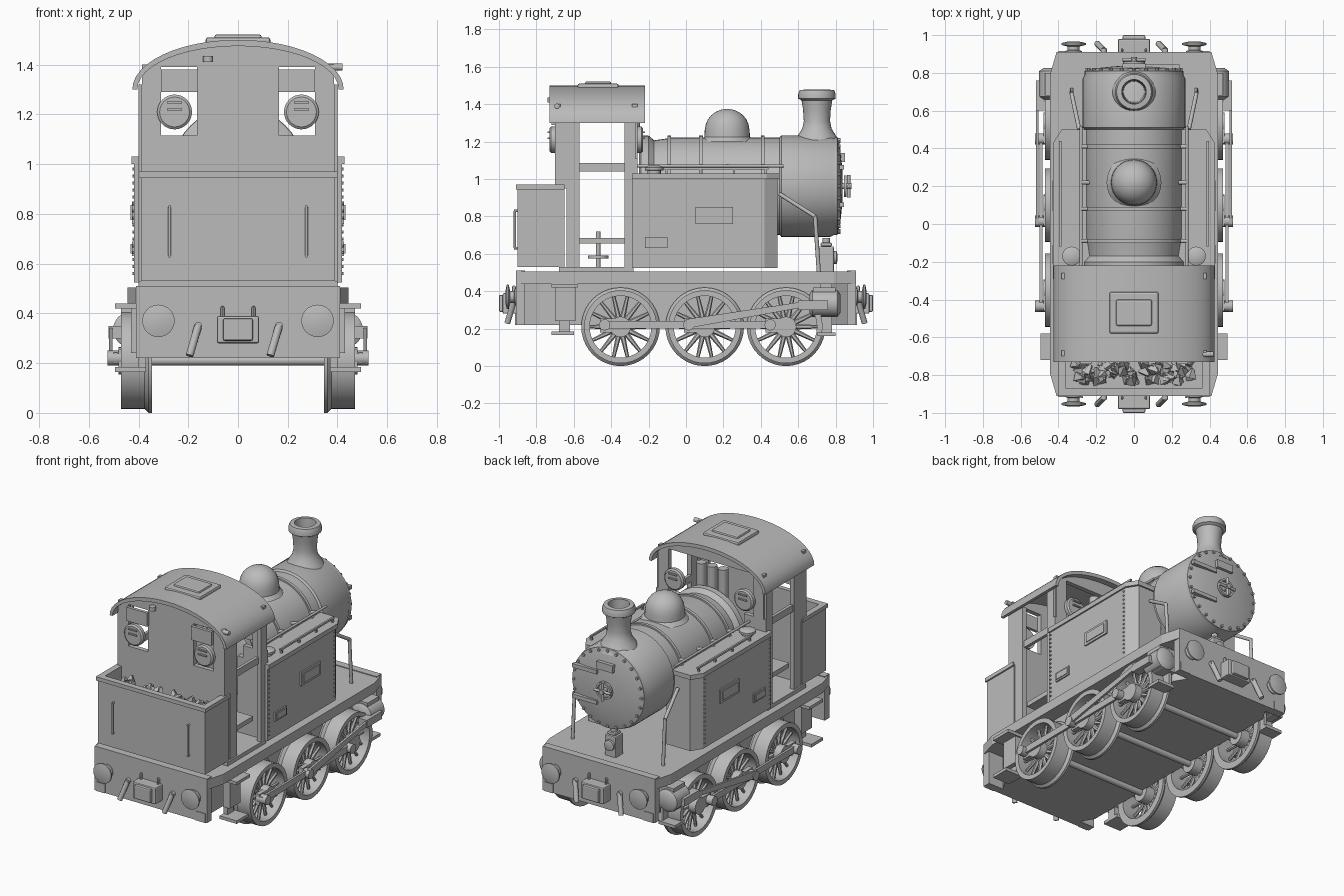
import bpy, bmesh, math, random
from mathutils import Vector, Matrix

cube = bpy.data.objects.get("Cube")
if cube:
    bpy.data.objects.remove(cube)
random.seed(4)

grey = bpy.data.materials.new("plain_grey")
grey.use_nodes = True
grey.diffuse_color = (0.5, 0.5, 0.5, 1)
grey.node_tree.nodes["Principled BSDF"].inputs["Base Color"].default_value = (0.5, 0.5, 0.5, 1)


def finish(name, bm, mirror="", smooth=False, bevel=0):
    """Turn a bmesh into an object, optionally mirrored over x and/or y."""
    bmesh.ops.recalc_face_normals(bm, faces=bm.faces)
    me = bpy.data.meshes.new(name)
    bm.to_mesh(me)
    bm.free()
    me.materials.append(grey)
    ob = bpy.data.objects.new(name, me)
    bpy.context.collection.objects.link(ob)
    if bevel:
        mod = ob.modifiers.new("Bevel", "BEVEL")
        mod.width, mod.segments = bevel, 2
    if mirror:
        mod = ob.modifiers.new("Mirror", "MIRROR")
        mod.use_axis = ("x" in mirror, "y" in mirror, False)
        mod.use_mirror_merge = False
    if smooth:
        bpy.ops.object.select_all(action="DESELECT")
        ob.select_set(True)
        bpy.context.view_layer.objects.active = ob
        bpy.ops.object.shade_smooth_by_angle(angle=math.radians(35))


def add_box(bm, x0, x1, y0, y1, z0, z1):
    m = Matrix.Translation(((x0 + x1) / 2, (y0 + y1) / 2, (z0 + z1) / 2))
    bmesh.ops.create_cube(bm, size=1, matrix=m @ Matrix.Diagonal((x1 - x0, y1 - y0, z1 - z0, 1)))


def add_rod(bm, a, b, r, r2=None, seg=12):
    a, b = Vector(a), Vector(b)
    m = Matrix.Translation((a + b) / 2) @ (b - a).to_track_quat("Z", "Y").to_matrix().to_4x4()
    bmesh.ops.create_cone(bm, cap_ends=True, segments=seg, radius1=r,
                          radius2=r if r2 is None else r2, depth=(b - a).length, matrix=m)


def add_lathe(bm, profile, origin, axis, seg=32, closed=False):
    """Revolve (radius, distance) pairs around an axis."""
    m = Matrix.Translation(origin) @ Vector(axis).to_track_quat("Z", "Y").to_matrix().to_4x4()
    rings = []
    for r, h in profile:
        angles = [2 * math.pi * i / seg for i in range(seg)]
        rings.append([bm.verts.new(m @ Vector((r * math.cos(a), r * math.sin(a), h))) for a in angles])
    for p, q in zip(rings, rings[1:] + (rings[:1] if closed else [])):
        for i in range(seg):
            j = (i + 1) % seg
            bm.faces.new((p[i], p[j], q[j], q[i]))
    if not closed:
        bm.faces.new(rings[0])
        bm.faces.new(rings[-1])


def add_prism(bm, points, depth):
    """Extrude a polygon of 3D points along a vector."""
    face = bm.faces.new([bm.verts.new(p) for p in points])
    out = bmesh.ops.extrude_face_region(bm, geom=[face])["geom"]
    bmesh.ops.translate(bm, vec=depth, verts=[v for v in out if isinstance(v, bmesh.types.BMVert)])


def boxes(name, dims, **kw):
    bm = bmesh.new()
    for d in dims:
        add_box(bm, *d)
    finish(name, bm, **kw)


def rods(name, items, **kw):
    bm = bmesh.new()
    for it in items:
        add_rod(bm, *it)
    finish(name, bm, smooth=True, **kw)


def lathe(name, profile, origin, axis, mirror="", **kw):
    bm = bmesh.new()
    add_lathe(bm, profile, origin, axis, **kw)
    finish(name, bm, mirror, True)


def plan(x, y, c, d):
    """Rectangle outline with its corners cut."""
    h = [(x, y - d), (x - c, y), (c - x, y), (-x, y - d)]
    return h + [(-px, -py) for px, py in h]


# Underframe, deck and buffer beams
for name, x, y, c, d, z0, z1 in (("underframe", .35, .88, .06, .1, .22, .45),
                                 ("deck", .445, .91, .035, .12, .44, .505)):
    bm = bmesh.new()
    add_prism(bm, [(px, py, z0) for px, py in plan(x, y, c, d)], (0, 0, z1 - z0))
    finish(name, bm)
boxes("buffer_beams", [(-.41, .41, .86, .91, .22, .51)], mirror="y")
boxes("beam_corner_plates", [(.33, .4, .9, .915, .22, .28)], mirror="xy")
boxes("footsteps", [(.37, .495, -.72, -.58, .42, .44), (.37, .495, -.72, -.6, .165, .185),
                    (.38, .43, -.7, -.59, .24, .43), (.37, .4, -.68, -.62, .17, .26),
                    (.36, .48, .7, .8, .16, .18), (.36, .38, .72, .78, .17, .44)], mirror="x")

# Buffers, coupler and brake hoses
lathe("buffers", [(.045, 0), (.045, .015), (.032, .02), (.032, .04), (.065, .048), (.065, .058), (.03, .066)],
      (.32, .9, .37), (0, 1, 0), mirror="xy")
boxes("couplers", [(-.085, .085, .9, .98, .28, .39), (-.06, .06, .97, 1, .29, .38),
                   (-.07, -.055, .91, .93, .38, .43), (.055, .07, .91, .93, .38, .43)], mirror="y", bevel=.008)
rods("brake_hoses", [((x, .92, .35), (x - .035, .955, .23), .016) for x in (.165, -.16)]
     + [((x, .9, .35), (x, .93, .35), .016) for x in (.165, -.16)], mirror="y")

# Spoked wheels with flanges, axles and cranks
WHEEL_Z, WHEELS = .21, (-.35, .1, .535)
bm = bmesh.new()
for y in WHEELS:
    c = Vector((0, y, WHEEL_Z))
    add_lathe(bm, [(.165, .345), (.21, .345), (.21, .36), (.195, .375), (.195, .47), (.165, .47)],
              c, (1, 0, 0), seg=40, closed=True)
    add_rod(bm, c + Vector((.345, 0, 0)), c + Vector((.48, 0, 0)), .055, None, 20)
    for i in range(14):
        a = 2 * math.pi * i / 14
        out = Vector((.42, math.cos(a), math.sin(a)))
        mid = Vector((.42, 0, 0))
        add_rod(bm, c + mid + (out - mid) * .04, c + mid + (out - mid) * .17, .015, .009, 6)
    add_rod(bm, c + Vector((.46, -.085, .01)), c + Vector((.525, -.085, .01)), .03, None, 16)
    add_box(bm, .45, .48, y - .11, y, .18, .255)
finish("wheels", bm, "x", True)
rods("axles", [((-.36, y, WHEEL_Z), (.36, y, WHEEL_Z), .02) for y in WHEELS])
boxes("coupling_rods", [(.485, .5, -.46, .47, .2, .242)], mirror="x")
bm = bmesh.new()
add_prism(bm, [(.505, .0, .2), (.505, .63, .315), (.505, .63, .345), (.505, .0, .25)], (.014, 0, 0))
finish("connecting_rods", bm, "x")
lathe("cylinders", [(.05, 0), (.072, .015), (.072, .15), (.05, .165)], (.43, .66, .335), (0, 1, 0), mirror="x")
boxes("slide_bars", [(.46, .52, .6, .76, .3, .35), (.35, .47, .68, .8, .27, .42)], mirror="x")

# Boiler, smokebox and bands
boiler_profile = [(.255, -.25), (.27, -.24), (.27, -.2), (.245, -.17), (.255, -.1), (.26, -.08), (.26, .5),
                  (.272, .51), (.272, .77), (.262, .79), (.262, .81), (.24, .815), (.2, .825), (.1, .835), (.02, .838)]
BOILER_Z = .962
lathe("boiler", boiler_profile, (0, 0, BOILER_Z), (0, 1, 0), seg=48)
for y in (-.09, .08, .41):
    lathe("boiler_band", [(.25, -.01), (.27, -.01), (.27, .01), (.25, .01)], (0, y, BOILER_Z), (0, 1, 0),
          seg=48, closed=True)

# Smokebox door fittings
bm = bmesh.new()
for i in range(24):
    a = 2 * math.pi * i / 24
    x, z = .247 * math.cos(a), BOILER_Z + .247 * math.sin(a)
    add_rod(bm, (x, .8, z), (x, .825, z), .009, None, 8)
finish("door_rivets", bm)
rods("door_handle", [((0, .83, BOILER_Z), (0, .885, BOILER_Z), .016),
                     ((-.06, .87, BOILER_Z), (.06, .87, BOILER_Z), .009),
                     ((0, .87, BOILER_Z - .06), (0, .87, BOILER_Z + .06), .009)])
lathe("door_wheel", [(.045, 0), (.058, 0), (.058, .014), (.045, .014)], (0, .845, BOILER_Z), (0, 1, 0), closed=True)
boxes("door_hinges_and_plate", [(.06, .24, .82, .845, z, z + .025) for z in (.85, 1.05)]
      + [(-.06, .06, .82, .85, 1.09, 1.14)])

# Chimney and dome
lathe("chimney", [(.125, 1.19), (.1, 1.235), (.078, 1.27), (.07, 1.31), (.074, 1.37), (.082, 1.42), (.1, 1.43),
                  (.1, 1.455), (.092, 1.475), (.065, 1.478), (.06, 1.4), (.055, 1.22)],
      (0, .7, 0), (0, 0, 1), closed=True)
dome = [(.145, 1.2), (.122, 1.225), (.12, 1.26)]
dome += [(.118 * math.cos(a), 1.265 + .11 * math.sin(a)) for a in (.25, .5, .75, 1, 1.25, 1.5)]
lathe("steam_dome", dome, (0, .22, 0), (0, 0, 1))

# Side tanks with lip, rail, filler, plates and rivets
def tank_plan(x, y, z):
    return [(.2, -.29, z), (x, -.29, z), (x, y - .07, z), (x - .045, y, z), (.2, y, z)]


bm = bmesh.new()
add_prism(bm, tank_plan(.418, .49, .525), (0, 0, .48))
add_prism(bm, tank_plan(.428, .5, 1), (0, 0, .03))
finish("side_tanks", bm, "x")
boxes("tank_rails", [(.385, .397, -.12, .44, 1.05, 1.062)]
      + [(.385, .397, y, y + .012, 1.02, 1.055) for y in (-.11, .07, .25, .42)], mirror="x")
lathe("tank_fillers", [(.035, 0), (.035, .02), (.05, .022), (.05, .036), (.03, .046)],
      (.33, -.17, 1.025), (0, 0, 1), mirror="x")
boxes("tank_plates", [(.41, .427, .05, .25, .76, .85), (.41, .427, -.22, -.1, .63, .69)], mirror="x")
boxes("plate_panels", [(.42, .432, .07, .23, .775, .835), (.42, .432, -.21, -.11, .64, .68)], mirror="x")
bm = bmesh.new()
for y in (-.275, .405):
    for i in range(16):
        z = .56 + i * .028
        add_rod(bm, (.415, y, z), (.424, y, z), .006, None, 6)
finish("tank_rivets", bm, "x")

# Handrails along the boiler and down to the deck
rods("handrails", [((.28, -.27, 1.07), (.28, .52, 1.07), .008),
                   ((.29, .5, .92), (.33, .69, .8), .011), ((.33, .69, .805), (.33, .71, .5), .011)]
     + [((.23, y, 1.06), (.28, y, 1.07), .011) for y in (-.09, .08, .22, .41)], mirror="x")

# Front lamp
boxes("lamp", [(-.04, .04, .71, .79, .5, .64), (-.03, .03, .72, .78, .64, .66)], bevel=.006)
lathe("lamp_lens", [(.034, 0), (.034, .02), (.02, .024)], (0, .785, .58), (0, 1, 0))
rods("lamp_top", [((0, .75, .65), (0, .75, .685), .02)])

# Coal bunker
boxes("bunker", [(-.39, .39, -.9, -.87, .53, .95), (.36, .39, -.89, -.65, .53, .95), (-.39, -.36, -.89, -.65, .53, .95),
                 (-.37, .37, -.88, -.68, .53, .87)])
boxes("bunker_lip", [(-.4, .4, -.91, -.87, .945, .97), (.36, .4, -.91, -.65, .945, .97), (-.4, -.36, -.91, -.65, .945, .97)])
rods("bunker_rails", [((.275, -.915, .63), (.275, -.915, .83), .006), ((.275, -.89, .63), (.275, -.92, .63), .006),
                      ((.275, -.89, .83), (.275, -.92, .83), .006)], mirror="x")
bm = bmesh.new()
for i in range(60):
    spot = Vector((random.uniform(-.31, .31), random.uniform(-.83, -.73), random.uniform(.87, .92)))
    turn = Matrix.Rotation(random.uniform(0, 6), 4, Vector((random.random(), random.random(), 1)))
    bmesh.ops.create_cone(bm, cap_ends=True, segments=4, radius1=.035, radius2=.008, depth=.05,
                          matrix=Matrix.Translation(spot) @ turn)
finish("coal", bm)

# Cab walls with window openings, floor and doorway posts
boxes("cab_floor", [(-.4, .4, -.68, -.28, .5, .53)])
boxes("cab_rear_wall", [(-.385, .385, -.7, -.67, .53, 1.115), (-.165, .165, -.7, -.67, 1.1, 1.42)])
boxes("cab_wall_columns", [(.31, .385, -.7, -.67, 1.1, 1.4), (.31, .385, -.29, -.26, 1.1, 1.4),
                           (.24, .4, -.29, -.26, .53, 1.11), (.36, .39, -.64, -.57, .53, 1.32),
                           (.37, .4, -.33, -.27, .53, 1.32), (.365, .39, -.7, -.64, .95, 1.32),
                           (.36, .38, -.57, -.33, 1.04, 1.085), (.16, .31, -.72, -.7, 1.29, 1.38)], mirror="x")

# Curved roof and the gables below it
def arch(x, z, y):
    return [(x * math.cos(math.pi * i / 24), y, 1.3 + z * math.sin(math.pi * i / 24)) for i in range(25)]


bm = bmesh.new()
add_prism(bm, arch(.425, .2, -.73) + arch(.405, .175, -.73)[::-1], (0, .51, 0))
finish("cab_roof", bm, smooth=True)
for y in (-.7, -.29):
    bm = bmesh.new()
    add_prism(bm, [p for p in arch(.41, .18, y) if p[2] > 1.39], (0, .03, 0))
    finish("cab_gable", bm)
boxes("roof_hatch", [(-.13, .13, -.58, -.36, 1.48, 1.51), (-.095, .095, -.54, -.4, 1.5, 1.522)], bevel=.01)
rods("roof_whistle", [((.36, -.69, 1.39), (.42, -.69, 1.39), .014), ((-.12, -.72, 1.41), (-.12, -.72, 1.435), .02)])

# Round hinged windows at both ends of the cab
for y, d in ((-.7, -1), (-.26, 1)):
    lathe("round_windows", [(.07, 0), (.07, .022), (.06, .03)], (.255, y, 1.21), (0, d, 0), mirror="x")
    boxes("window_bars", [(.225, .285, y + d * .035 - .006, y + d * .035 + .006, z, z + .008) for z in (1.215, 1.245)],
          mirror="x")

# Cab interior controls
rods("safety_valves", [((x, -.275, 1.15), (x, -.275, 1.36), .03) for x in (-.08, 0, .08)])
rods("brake_wheel", [((.2, -.47, .53), (.2, -.47, .72), .012), ((.2, -.47, .575), (.2, -.47, .59), .055)])
boxes("cab_seat", [(.15, .34, -.59, -.33, .655, .685)], mirror="x")
